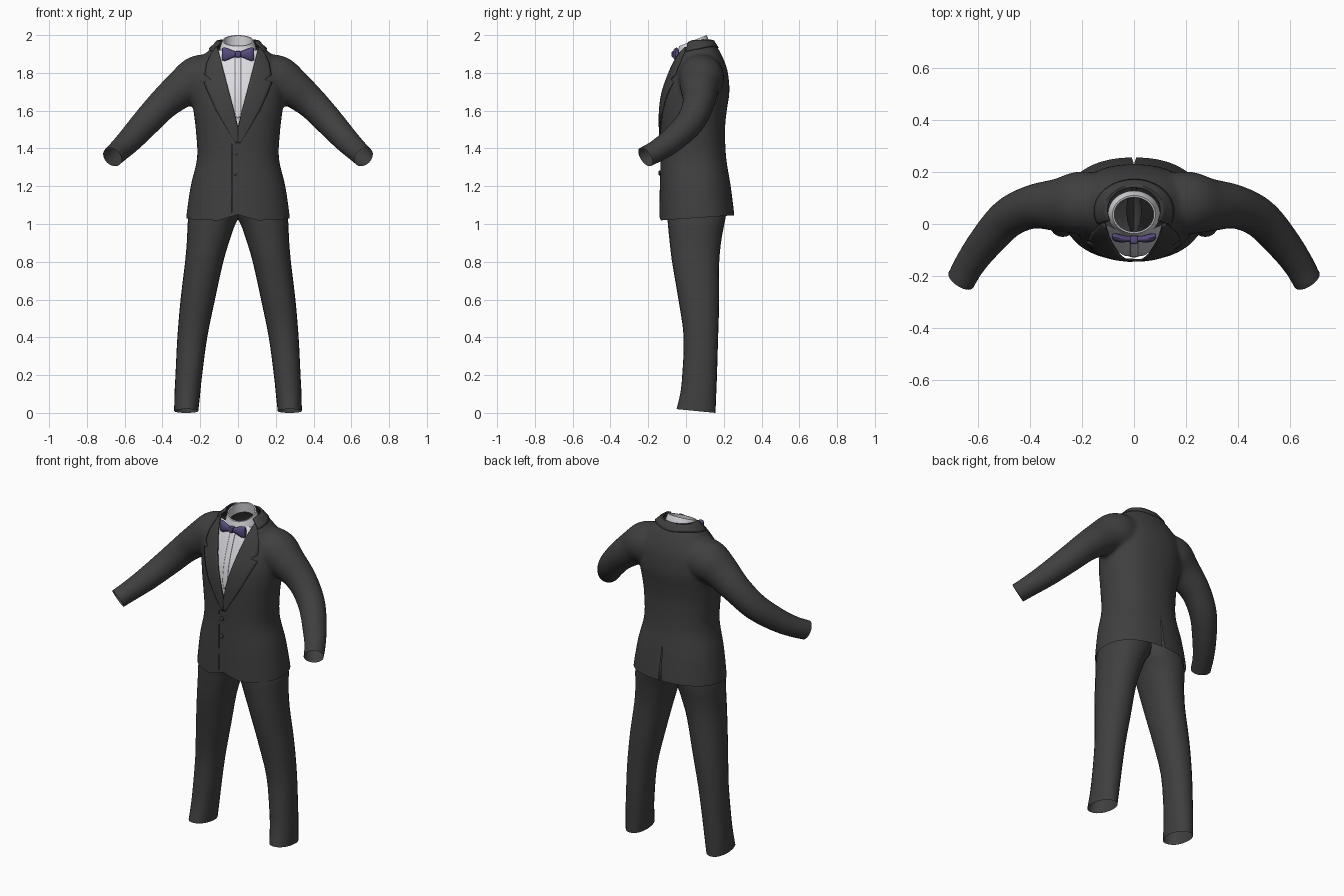
import bpy, bmesh, math
from mathutils import Vector
from mathutils.bvhtree import BVHTree

if "Cube" in bpy.data.objects:
    bpy.data.objects.remove(bpy.data.objects["Cube"])


def material(name, rgb):
    m = bpy.data.materials.new(name)
    m.diffuse_color = (*rgb, 1)
    m.use_nodes = True
    m.node_tree.nodes["Principled BSDF"].inputs["Base Color"].default_value = m.diffuse_color
    return m


SUIT = material("charcoal cloth", (0.05, 0.05, 0.05))
SHIRT = material("white cotton", (0.72, 0.72, 0.76))
PURPLE = material("purple satin", (0.095, 0.07, 0.2))


def spline(rows, k=6):
    """Catmull-Rom interpolation through rows of numbers."""
    out = []
    for i in range(len(rows) - 1):
        a, b, c, d = (rows[min(max(i + j, 0), len(rows) - 1)] for j in (-1, 0, 1, 2))
        for s in range(k):
            t = s / k
            out.append([0.5 * (2 * q + (r - p) * t + (2 * p - 5 * q + 4 * r - w) * t * t
                               + (3 * q - p - 3 * r + w) * t ** 3)
                        for p, q, r, w in zip(a, b, c, d)])
    return out + [list(rows[-1])]


def oval(x0, x1, y0, y1, zf, sides=32, power=2.0):
    """Horizontal superellipse ring; zf gives the height at a y value."""
    pts = []
    for i in range(sides):
        a = 2 * math.pi * i / sides
        c, s = math.cos(a), math.sin(a)
        x = (x0 + x1) / 2 + (x1 - x0) / 2 * math.copysign(abs(c) ** (2 / power), c)
        y = (y0 + y1) / 2 + (y1 - y0) / 2 * math.copysign(abs(s) ** (2 / power), s)
        pts.append(Vector((x, y, zf(y))))
    return pts


def loft(bm, rings, cap=False):
    vs = [[bm.verts.new(p) for p in r] for r in rings]
    n = len(vs[0])
    for a, b in zip(vs, vs[1:]):
        for i in range(n):
            bm.faces.new((a[i], a[(i + 1) % n], b[(i + 1) % n], b[i]))
    if cap:
        bm.faces.new(vs[0][::-1])
        bm.faces.new(vs[-1])


def shade(ob):
    ob.data.shade_smooth()
    ob.data.set_sharp_from_angle(angle=math.radians(38))


def finish(bm, name, mat):
    bmesh.ops.recalc_face_normals(bm, faces=bm.faces)
    me = bpy.data.meshes.new(name)
    bm.to_mesh(me)
    bm.free()
    me.materials.append(mat)
    ob = bpy.data.objects.new(name, me)
    bpy.context.collection.objects.link(ob)
    shade(ob)
    return ob


# Jacket: torso and both sleeves, fused into one smooth skin
TORSO = [(0.94, .277, -.142, .265), (1.03, .275, -.142, .258), (1.2, .251, -.139, .237),
         (1.35, .217, -.135, .213), (1.5, .224, -.137, .207), (1.6, .236, -.137, .216),
         (1.7, .245, -.124, .23), (1.8, .235, -.092, .222), (1.87, .2, -.064, .2),
         (1.92, .155, -.04, .175), (1.96, .115, -.015, .15), (1.99, .095, -.005, .135),
         (2.05, .09, 0, .13)]
SLEEVE = [(.12, .08, 1.785, .115), (.21, .08, 1.77, .122), (.285, .073, 1.725, .104),
          (.39, .066, 1.64, .085), (.485, .022, 1.54, .077), (.57, -.07, 1.447, .068),
          (.63, -.152, 1.388, .06), (.665, -.215, 1.355, .057), (.694, -.259, 1.326, .056)]
bm = bmesh.new()
loft(bm, [oval(-w, w, f, b, lambda y, z=z: z, 40, 2.25) for z, w, f, b in spline(TORSO)], True)
path = spline(SLEEVE, 5)
for side in (1, -1):
    rings = []
    for i, (x, y, z, r) in enumerate(path):
        d = Vector(path[min(i + 1, len(path) - 1)][:3]) - Vector(path[max(i - 1, 0)][:3])
        q = d.to_track_quat('Z', 'Y')
        ring = []
        for k in range(24):
            a = k * math.pi / 12
            p = Vector((x, y, z)) + q @ Vector((r * math.cos(a), r * math.sin(a), 0))
            ring.append(Vector((side * p.x, p.y, p.z)))
        rings.append(ring)
    loft(bm, rings, True)
jacket = finish(bm, "jacket", SUIT)
rm = jacket.modifiers.new("fuse", 'REMESH')
rm.mode = 'VOXEL'
rm.voxel_size = 0.011
sm = jacket.modifiers.new("soften", 'SMOOTH')
sm.factor = 0.5
sm.iterations = 8
fused = jacket.evaluated_get(bpy.context.evaluated_depsgraph_get())
bm = bmesh.new()
bm.from_mesh(fused.to_mesh())
fused.to_mesh_clear()
jacket.modifiers.clear()
skin = BVHTree.FromBMesh(bm)


def cut(planes, region, remove):
    """Slice a region along planes, then drop the faces that match a rule."""
    for co, no in planes:
        faces = [f for f in bm.faces if region(f.calc_center_median())]
        geom = faces + list({e for f in faces for e in f.edges}) + list({v for f in faces for v in f.verts})
        bmesh.ops.bisect_plane(bm, geom=geom, dist=1e-6, plane_co=co, plane_no=Vector(no).normalized())
    dead = [f for f in bm.faces if remove(f.calc_center_median())]
    bmesh.ops.delete(bm, geom=dead, context='FACES')


def vee(z):
    return max(0.0, 0.2625 * (z - 1.52))


# Open hem, cuffs and neck
cut([((0, .05, 1.032), (0, -.07, 1))], lambda c: c.z < 1.2,
    lambda c: c.z < 1.032 + .07 * (c.y - .05))
CUFF = Vector((.48, -.73, -.48)).normalized()
for s in (1, -1):
    co, no = Vector((s * .665, -.215, 1.355)), Vector((s * CUFF.x, CUFF.y, CUFF.z))
    cut([(co, no)], lambda c: s * c.x > .5, lambda c: s * c.x > .5 and (c - co).dot(no) > 0)
cut([((0, .05, 1.95), (0, -.25, 1))], lambda c: c.z > 1.85,
    lambda c: c.z > 1.95 + .25 * (c.y - .05))
# Front opening, rounded front corners, front edge and back vent
cut([((0, 0, 1.52), (s, 0, -.2625)) for s in (1, -1)], lambda c: c.y < .05 and c.z > 1.48,
    lambda c: c.y < .05 and c.z > 1.52 and abs(c.x) < vee(c.z))
cut([((0, 0, 1.05), (.3 * s, 0, 1)) for s in (1, -1)], lambda c: c.y < 0 and c.z < 1.1,
    lambda c: c.y < 0 and abs(c.x) < .11 and c.z < 1.05 - .3 * abs(c.x))
cut([((x, 0, 0), (1, 0, 0)) for x in (-.034, -.031)], lambda c: c.y < 0 and c.z < 1.45 and abs(c.x) < .1,
    lambda c: c.y < 0 and -.034 < c.x < -.031 and 1.06 < c.z < 1.43)
cut([((0, 0, 1.26), (s, 0, .04)) for s in (1, -1)], lambda c: c.y > .1 and c.z < 1.28 and abs(c.x) < .1,
    lambda c: c.y > .1 and abs(c.x) < .04 * (1.26 - c.z))
bm.to_mesh(jacket.data)
bm.free()
shade(jacket)


def front_point(x, z, out):
    hit = skin.ray_cast(Vector((x, -1, z)), Vector((0, 1, 0)))
    return hit[0] + Vector((0, -out, 0)) if hit[0] else Vector((x, 0, z))


def sheet(name, grid, mat, thick):
    """Thin plate from a grid of points."""
    b = bmesh.new()
    vs = [[b.verts.new(p) for p in row] for row in grid]
    for r, t in zip(vs, vs[1:]):
        for i in range(len(r) - 1):
            b.faces.new((r[i], r[i + 1], t[i + 1], t[i]))
    ob = finish(b, name, mat)
    if thick:
        m = ob.modifiers.new("thickness", 'SOLIDIFY')
        m.thickness = thick
        m.offset = 0
    return ob


def front_sheet(name, rows, out, mat, thick, cols=8):
    """Plate that follows the chest; rows give height, left and right edge."""
    grid = []
    for p, q in zip(rows, rows[1:]):
        n = max(1, round(abs(q[0] - p[0]) / .012))
        steps = range(n + (q is rows[-1]))
        for t in (s / n for s in steps):
            z, a, b = (u + (v - u) * t for u, v in zip(p, q))
            grid.append([front_point(a + (b - a) * c / cols, z, out) for c in range(cols + 1)])
    return sheet(name, grid, mat, thick)


# Lapels with notches
LAPEL = [(1.43, .012), (1.5, .055), (1.6, .115), (1.7, .16), (1.75, .18), (1.765, .145),
         (1.79, .176), (1.85, .165), (1.9, .142), (1.935, .118)]
for s, label in ((1, "left"), (-1, "right")):
    front_sheet(label + "_lapel", [(z, s * vee(z), s * x) for z, x in LAPEL], .004, SUIT, .007)

# Jacket collar folded round the back of the neck
grid = []
for t in (0, .25, .5, .75, 1):
    row = []
    for i in range(37):
        a = math.radians(-25 + 230 * i / 36)
        x, y = (.102 + .05 * t) * math.cos(a), .05 + (.09 + .03 * t) * math.sin(a)
        hit = skin.ray_cast(Vector((x, y, 3)), Vector((0, 0, -1)))[0]
        row.append(Vector((x, y, min(hit.z if hit else 1.95, 1.968) + .004)))
    grid.append(row)
sheet("jacket_collar", grid, SUIT, .007)

# Jacket buttons
for i, z in enumerate((1.375, 1.27)):
    b = bmesh.new()
    p = front_point(-.015, z, .003)
    loft(b, [[p + Vector((r * math.cos(k * math.pi / 8), dy, r * math.sin(k * math.pi / 8)))
              for k in range(16)] for r, dy in ((.013, .004), (.013, -.003), (.009, -.006))], True)
    finish(b, f"jacket_button_{i + 1}", SUIT)

# Shirt front, button strip and collar
front_sheet("shirt_front", [(z, -vee(z) - .012, vee(z) + .012) for z in (1.5, 1.52, 1.7, 1.92)],
            -.013, SHIRT, 0, 12)
front_sheet("shirt_button_strip", [(1.56, -.008, .008), (1.6, -.016, .016), (1.88, -.016, .016)],
            -.011, SHIRT, .003, 4)
b = bmesh.new()
loft(b, [oval(-.1, .1, -.05, .128, lambda y: 1.945 + .42 * (y - .13)),
         oval(-.093, .093, -.045, .12, lambda y: 1.975 + .4 * (y - .12)),
         oval(-.083, .083, -.037, .11, lambda y: 2.0 + .4 * (y - .11)),
         oval(-.076, .076, -.03, .103, lambda y: 1.997 + .4 * (y - .103)),
         oval(-.083, .083, -.035, .11, lambda y: 1.945 + .42 * (y - .13))])
finish(b, "shirt_collar", SHIRT)

# Bow tie: two flared wings and a knot
WING = [(.004, .012, .009, 0), (.03, .02, .012, 0), (.06, .033, .016, .004),
        (.077, .035, .014, .008), (.085, .031, .008, .01)]
for s, label in ((1, "left"), (-1, "right")):
    b = bmesh.new()
    loft(b, [[Vector((s * x, -.058 + dy + d * math.cos(k * math.pi / 8),
                      1.899 + h * math.sin(k * math.pi / 8))) for k in range(16)]
             for x, h, d, dy in spline(WING, 3)], True)
    finish(b, label + "_bow_wing", PURPLE)
b = bmesh.new()
bmesh.ops.create_cube(b, size=1)
for v in b.verts:
    v.co = Vector((v.co.x * .03, v.co.y * .034 - .06, v.co.z * .034 + 1.899))
bmesh.ops.bevel(b, geom=list(b.edges), offset=.008, segments=2, affect='EDGES', profile=.5)
finish(b, "bow_knot", PURPLE)

# Trouser legs: height, inner x, outer x, front y, back y, hem tilt
LEG = [(0, .21, .338, -.05, .156, .02), (.1, .2, .336, -.03, .16, .005), (.2, .19, .331, -.02, .164, 0),
       (.4, .163, .321, -.012, .17, 0), (.6, .122, .304, -.04, .176, 0), (.8, .078, .28, -.074, .176, 0),
       (.92, .042, .27, -.088, .188, 0), (1.0, .014, .267, -.096, .203, 0),
       (1.06, -.02, .258, -.1, .212, 0), (1.14, -.03, .24, -.1, .205, 0)]
for s, label in ((1, "left"), (-1, "right")):
    b = bmesh.new()
    loft(b, [oval(s * x0, s * x1, f, k, lambda y: z + tilt * (k - y) / (k - f), 24, 2.15)
             for z, x0, x1, f, k, tilt in spline(LEG, 3)])
    finish(b, label + "_trouser_leg", SUIT)
